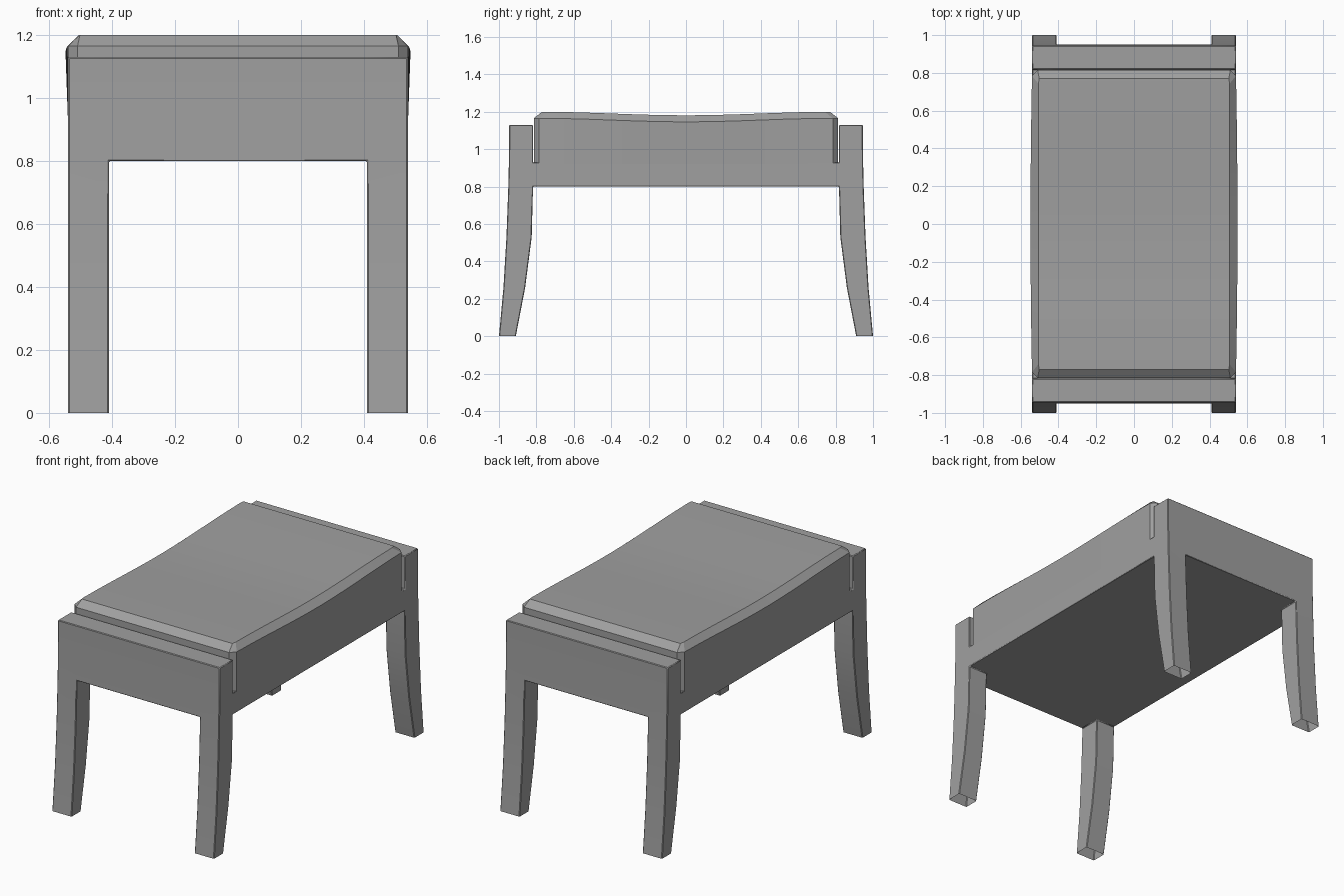
import bpy
import bmesh
import math
from mathutils import Vector

if "Cube" in bpy.data.objects:
    bpy.data.objects.remove(bpy.data.objects["Cube"], do_unlink=True)

grey = bpy.data.materials.new("mid_grey")
grey.use_nodes = True
GREY = (0.35, 0.35, 0.35, 1)
grey.diffuse_color = GREY
grey.node_tree.nodes["Principled BSDF"].inputs["Base Color"].default_value = GREY


def finish(name, bm):
    bmesh.ops.recalc_face_normals(bm, faces=bm.faces)
    mesh = bpy.data.meshes.new(name)
    bm.to_mesh(mesh)
    bm.free()
    mesh.materials.append(grey)
    obj = bpy.data.objects.new(name, mesh)
    bpy.context.collection.objects.link(obj)
    bpy.ops.object.select_all(action="DESELECT")
    obj.select_set(True)
    bpy.context.view_layer.objects.active = obj
    bpy.ops.object.shade_smooth_by_angle(angle=math.radians(20))
    return obj


# Frame: welded blocks whose shared inner walls cancel out
X_OUT, X_IN = 0.54, 0.41
# height, inner y, outer y of the curved leg and end rail
STATIONS = [(0, 0.91, 1.0), (0.26, 0.86, 0.976), (0.53, 0.825, 0.96),
            (0.8, 0.818, 0.95), (0.93, 0.818, 0.947), (1.13, 0.818, 0.945)]
spans = [(-X_OUT, -X_IN), (-X_IN, X_IN), (X_IN, X_OUT)]
walls = {}


def add_block(x0, x1, section):
    a, b = [[(x, y, z) for y, z in section] for x in (x0, x1)]
    quads = [a, b] + [[a[i], a[(i + 1) % 4], b[(i + 1) % 4], b[i]] for i in range(4)]
    for quad in quads:
        key = frozenset(quad)
        if key in walls:
            del walls[key]
        else:
            walls[key] = quad


for side in (-1, 1):
    for (z0, i0, o0), (z1, i1, o1) in zip(STATIONS, STATIONS[1:]):
        section = [(side * i0, z0), (side * o0, z0), (side * o1, z1), (side * i1, z1)]
        for k, (x0, x1) in enumerate(spans):
            if k != 1 or z0 >= 0.8:
                add_block(x0, x1, section)
for x0, x1 in spans:
    add_block(x0, x1, [(-0.818, 0.8), (0.818, 0.8), (0.818, 0.93), (-0.818, 0.93)])

bm = bmesh.new()
for quad in walls.values():
    if max(p[2] for p in quad) > 0:  # the feet are open underneath
        bm.faces.new([bm.verts.new(p) for p in quad])
bmesh.ops.remove_doubles(bm, verts=bm.verts, dist=0.0005)
frame = finish("frame_and_legs", bm)
bevel = frame.modifiers.new("soft_edges", "BEVEL")
bevel.width = 0.004
bevel.segments = 1
bevel.limit_method = "ANGLE"
bevel.angle_limit = math.radians(40)

# Cushion: stacked outlines with clipped corners and a dipped saddle top
half = [0, 0.13, 0.26, 0.39, 0.52, 0.65, 0.785, 0.814]
rows = [-y for y in half[:0:-1]] + half


def outline(bm, z, dip, bulge, inset):
    right, left = [], []
    for y in rows:
        corner = abs(y) > 0.8
        x = 0.51 if corner else X_OUT + bulge * (1 - (y / 0.785) ** 2)
        if inset:
            x = 0.502 if corner else 0.506
            y *= 0.77 / 0.814
        zz = z - dip * (0.5 + 0.5 * math.cos(math.pi * y / 0.785))
        right.append(bm.verts.new(Vector((x, y, zz))))
        left.append(bm.verts.new(Vector((-x, y, zz))))
    return right, left


bm = bmesh.new()
layers = [outline(bm, 0.922, 0, 0, False),
          outline(bm, 1.165, 0.019, 0.008, False),
          outline(bm, 1.2, 0.019, 0, True)]
for low, high in zip(layers, layers[1:]):
    ring_a = low[0] + low[1][::-1]
    ring_b = high[0] + high[1][::-1]
    n = len(ring_a)
    for i in range(n):
        j = (i + 1) % n
        bm.faces.new([ring_a[i], ring_a[j], ring_b[j], ring_b[i]])
right, left = layers[-1]
for i in range(len(right) - 1):
    bm.faces.new([right[i], right[i + 1], left[i + 1], left[i]])
finish("seat_cushion", bm)
